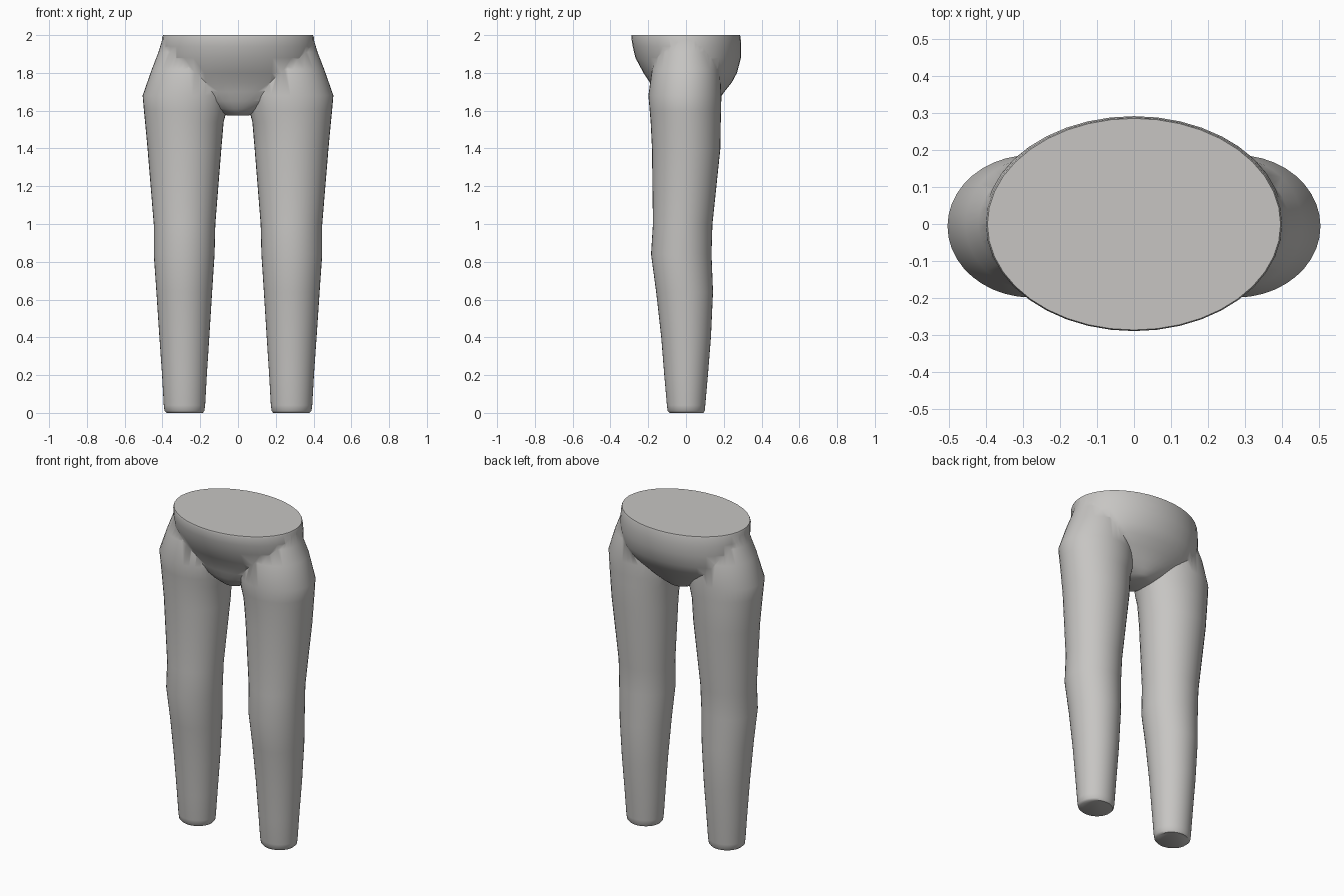
import bpy, bmesh, math

if "Cube" in bpy.data.objects:
    bpy.data.objects.remove(bpy.data.objects["Cube"])

SEG = 40
grey = bpy.data.materials.new("warm grey")
grey.diffuse_color = (0.57, 0.56, 0.545, 1)
grey.use_nodes = True
grey.node_tree.nodes["Principled BSDF"].inputs["Base Color"].default_value = grey.diffuse_color


def loft(name, rings):
    """Stack elliptical rings (z, x_min, x_max, y_front, y_back) and cap both ends."""
    bm = bmesh.new()
    loops = []
    for z, x0, x1, y0, y1 in rings:
        cx, rx, cy, ry = (x0 + x1) / 2, (x1 - x0) / 2, (y0 + y1) / 2, (y1 - y0) / 2
        loops.append([bm.verts.new((cx + rx * math.cos(a), cy + ry * math.sin(a), z))
                      for a in (2 * math.pi * i / SEG for i in range(SEG))])
    for low, high in zip(loops, loops[1:]):
        for i in range(SEG):
            j = (i + 1) % SEG
            bm.faces.new((low[i], low[j], high[j], high[i]))
    bm.faces.new(loops[0][::-1])
    bm.faces.new(loops[-1])
    bmesh.ops.recalc_face_normals(bm, faces=bm.faces)
    mesh = bpy.data.meshes.new(name)
    bm.to_mesh(mesh)
    bm.free()
    mesh.materials.append(grey)
    obj = bpy.data.objects.new(name, mesh)
    bpy.context.collection.objects.link(obj)
    return obj


def select(obj):
    bpy.ops.object.select_all(action='DESELECT')
    obj.select_set(True)
    bpy.context.view_layer.objects.active = obj


# Legs: one lofted leg, mirrored; the top tapers into the hip
legs = loft("legs", [
    (0.00, .187, .378, -.088, .092),
    (0.01, .178, .389, -.097, .099),
    (0.04, .174, .393, -.101, .102),
    (0.20, .165, .402, -.115, .116),
    (0.40, .152, .416, -.131, .132),
    (0.64, .137, .432, -.158, .143),
    (0.84, .124, .446, -.185, .135),
    (1.00, .120, .446, -.175, .140),
    (1.40, .088, .479, -.180, .182),
    (1.54, .076, .492, -.187, .184),
    (1.60, .060, .498, -.192, .186),
    (1.68, .050, .505, -.199, .187),
    (1.82, .070, .456, -.180, .180),
    (1.91, .090, .421, -.155, .155),
    (1.99, .110, .397, -.125, .125),
])
mirror = legs.modifiers.new("mirror", 'MIRROR')
mirror.use_mirror_merge = False
select(legs)
bpy.ops.object.modifier_apply(modifier="mirror")

# Pelvis: bowl from the crotch to the flat waist
pelvis = loft("pelvis_and_legs", [(z, -r, r, f, b) for z, r, f, b in [
    (1.575, .060, -.080, .090),
    (1.585, .090, -.102, .112),
    (1.61, .155, -.128, .140),
    (1.65, .250, -.152, .168),
    (1.70, .335, -.172, .203),
    (1.75, .375, -.192, .243),
    (1.80, .392, -.225, .270),
    (1.88, .402, -.268, .291),
    (1.94, .404, -.282, .292),
    (1.99, .401, -.290, .289),
    (2.00, .397, -.287, .286),
]])

# Merge into a single skin
union = pelvis.modifiers.new("union", 'BOOLEAN')
union.operation = 'UNION'
union.solver = 'EXACT'
union.object = legs
select(pelvis)
bpy.ops.object.modifier_apply(modifier="union")
bpy.data.objects.remove(legs)
select(pelvis)
bpy.ops.object.shade_smooth_by_angle(angle=math.radians(50))
